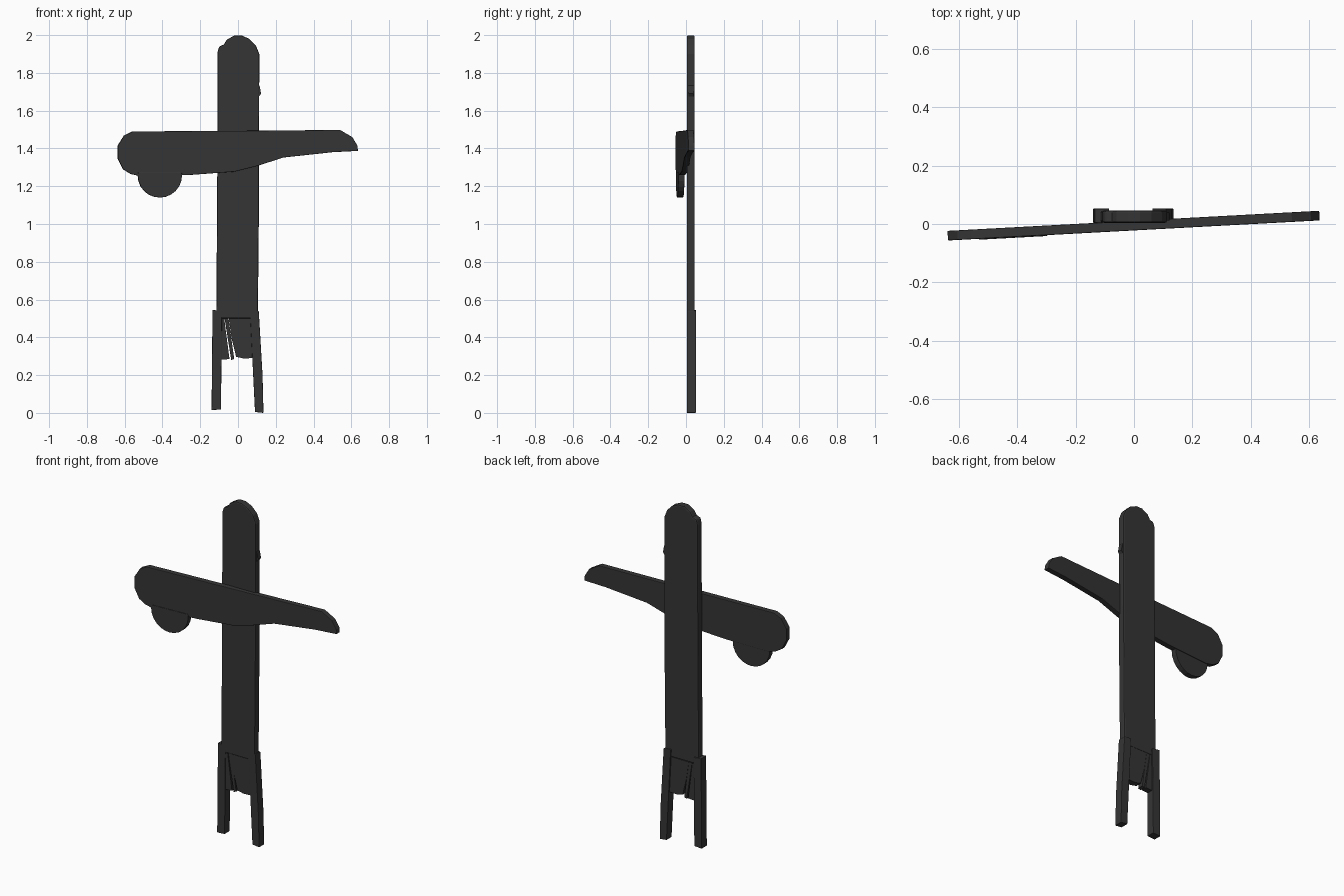
import bpy, bmesh, math
from mathutils import Matrix

cube = bpy.data.objects.get("Cube")
if cube:
    bpy.data.objects.remove(cube, do_unlink=True)

GREY = (0.036, 0.036, 0.036, 1)
mat = bpy.data.materials.new("charcoal")
mat.use_nodes = True
mat.diffuse_color = GREY
mat.node_tree.nodes["Principled BSDF"].inputs["Base Color"].default_value = GREY


def plate(name, outline, front, back, bevel=0, turn=0):
    """Extrude an x-z outline from front to back along y."""
    bm = bmesh.new()
    face = bm.faces.new([bm.verts.new((x, front, z)) for x, z in outline])
    solid = bmesh.ops.extrude_face_region(bm, geom=[face])
    moved = [v for v in solid["geom"] if isinstance(v, bmesh.types.BMVert)]
    bmesh.ops.translate(bm, verts=moved, vec=(0, back - front, 0))
    bmesh.ops.recalc_face_normals(bm, faces=bm.faces)
    bm.transform(Matrix.Rotation(turn, 4, "Z"))
    mesh = bpy.data.meshes.new(name)
    bm.to_mesh(mesh)
    bm.free()
    mesh.materials.append(mat)
    obj = bpy.data.objects.new(name, mesh)
    bpy.context.collection.objects.link(obj)
    if bevel:
        mod = obj.modifiers.new("worn_edges", "BEVEL")
        mod.width = bevel
        mod.segments = 2
        mod.angle_limit = math.radians(50)
    return obj


# Upright board with rounded, slightly chipped top
plate("upright_board", [
    (-0.115, 0.5), (0.105, 0.5), (0.11, 1.0), (0.113, 1.9), (0.095, 1.945),
    (0.06, 1.98), (0.02, 1.998), (-0.02, 1.998), (-0.06, 1.975),
    (-0.075, 1.95), (-0.1, 1.94), (-0.108, 1.91), (-0.11, 1.2)],
    0.004, 0.046, 0.007)
plate("edge_chip", [(0.108, 1.67), (0.122, 1.69), (0.115, 1.73), (0.108, 1.74)], 0.012, 0.04)

# Splintered lower end of the upright
splinters = [
    [(-0.115, 0.5), (-0.115, 0.28), (-0.045, 0.285), (-0.073, 0.5)],
    [(-0.071, 0.5), (-0.036, 0.28), (-0.02, 0.285), (-0.05, 0.5)],
    [(-0.049, 0.5), (-0.035, 0.4), (-0.01, 0.297), (0.03, 0.288),
     (0.075, 0.29), (0.105, 0.285), (0.105, 0.5)]]
for i, outline in enumerate(splinters):
    plate(f"splinter_{i + 1}", outline, 0.008 + 0.003 * (i % 2), 0.045)

# Two stake legs
plate("right_leg", [(-0.14, 0.015), (-0.09, 0.018), (-0.085, 0.54), (-0.135, 0.545)],
      0.004, 0.053, 0.003)
plate("left_leg", [(0.09, 0.005), (0.135, 0.0), (0.13, 0.2), (0.11, 0.54), (0.063, 0.545)],
      0.004, 0.053, 0.003)

# Tapered cross board, turned slightly around the upright
TURN = 0.054
plate("cross_board", [
    (-0.57, 1.265), (-0.52, 1.253), (-0.25, 1.26), (-0.02, 1.277), (0.1, 1.307),
    (0.24, 1.352), (0.5, 1.38), (0.635, 1.387), (0.632, 1.415), (0.605, 1.46),
    (0.54, 1.498), (0.1, 1.494), (-0.56, 1.49), (-0.605, 1.468),
    (-0.638, 1.415), (-0.638, 1.345), (-0.61, 1.29)],
    -0.022, 0.011, 0.003, TURN)

# Half disc hanging below the wide end
plate("half_disc", [(-0.415 + 0.117 * math.cos(math.pi * (1 + i / 12)),
                     1.257 + 0.117 * math.sin(math.pi * (1 + i / 12)))
                    for i in range(13)] + [(-0.3, 1.275), (-0.53, 1.275)],
      -0.025, 0.008, 0.002, TURN)
